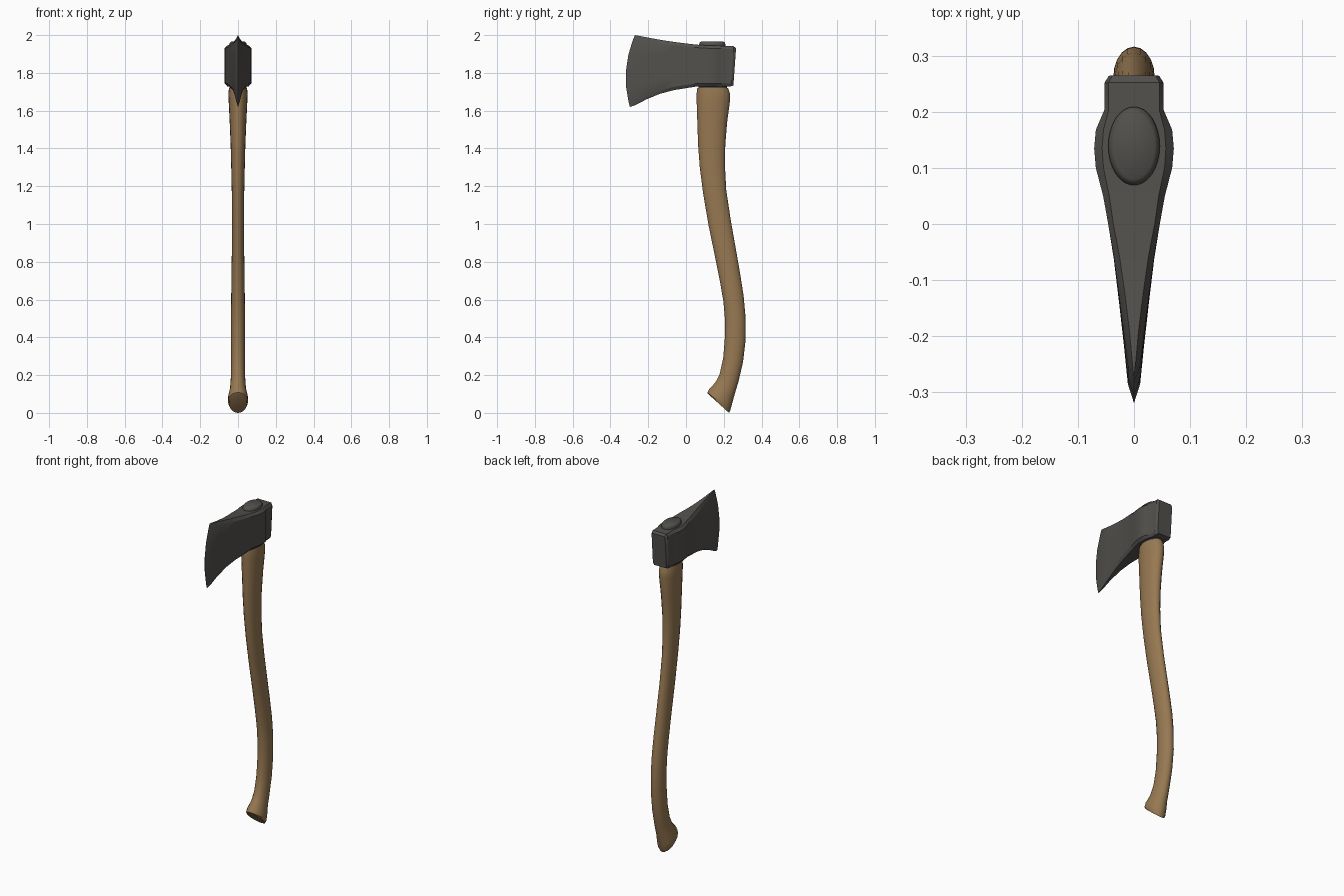
import bpy, bmesh, math


def material(name, rgb):
    m = bpy.data.materials.new(name)
    m.diffuse_color = (*rgb, 1)
    return m


STEEL = material("dark steel", (0.085, 0.08, 0.073))
WOOD = material("brown wood", (0.31, 0.19, 0.085))


def loft(name, rings, mat, angle=30):
    """Skin a list of equal-length closed rings and cap both ends."""
    bm = bmesh.new()
    vr = [[bm.verts.new(p) for p in r] for r in rings]
    n = len(vr[0])
    for a, b in zip(vr, vr[1:]):
        for i in range(n):
            j = (i + 1) % n
            bm.faces.new((a[i], a[j], b[j], b[i]))
    bm.faces.new(vr[0])
    bm.faces.new(vr[-1])
    bmesh.ops.remove_doubles(bm, verts=bm.verts, dist=1e-5)
    bmesh.ops.recalc_face_normals(bm, faces=bm.faces)
    me = bpy.data.meshes.new(name)
    bm.to_mesh(me)
    bm.free()
    me.materials.append(mat)
    ob = bpy.data.objects.new(name, me)
    bpy.context.collection.objects.link(ob)
    bpy.ops.object.select_all(action='DESELECT')
    ob.select_set(True)
    bpy.context.view_layer.objects.active = ob
    bpy.ops.object.shade_smooth_by_angle(angle=math.radians(angle))
    return ob


def oval(y0, z0, y1, z1, w, n=20):
    """Oval ring whose front and back points are (y0,z0) and (y1,z1)."""
    ring = []
    for i in range(n):
        a = 2 * math.pi * i / n
        t = 0.5 - 0.5 * math.cos(a)
        ring.append((w * math.sin(a), y0 + (y1 - y0) * t, z0 + (z1 - z0) * t))
    return ring


# Handle: front point, back point, half width
handle = [
    (0.117, 0.100, 0.228, 0.000, 0.047),
    (0.113, 0.108, 0.234, 0.012, 0.053),
    (0.124, 0.128, 0.243, 0.045, 0.052),
    (0.155, 0.160, 0.258, 0.100, 0.042),
    (0.178, 0.205, 0.279, 0.170, 0.038),
    (0.197, 0.290, 0.302, 0.270, 0.037),
    (0.206, 0.400, 0.316, 0.390, 0.037),
    (0.206, 0.500, 0.315, 0.510, 0.037),
    (0.198, 0.590, 0.305, 0.620, 0.036),
    (0.179, 0.700, 0.286, 0.740, 0.035),
    (0.155, 0.820, 0.267, 0.850, 0.033),
    (0.120, 0.990, 0.237, 1.020, 0.032),
    (0.091, 1.160, 0.213, 1.180, 0.033),
    (0.073, 1.300, 0.206, 1.310, 0.036),
    (0.064, 1.420, 0.208, 1.420, 0.039),
    (0.060, 1.540, 0.218, 1.540, 0.044),
    (0.056, 1.660, 0.234, 1.660, 0.050),
    (0.056, 1.690, 0.233, 1.690, 0.051),
    (0.060, 1.720, 0.223, 1.720, 0.048),
]
loft("handle", [oval(*h) for h in handle], WOOD, 40)


# Axe head: y, bulge of the curved edge, z bottom, z top, half width, narrow part
head = [
    (-0.284, 0.034, 1.620, 2.000, 0.0004, 1.0),
    (-0.255, 0.030, 1.630, 1.995, 0.011, 0.30),
    (-0.200, 0.015, 1.660, 1.985, 0.018, 0.45),
    (-0.130, 0.005, 1.690, 1.973, 0.027, 0.60),
    (-0.060, 0.000, 1.709, 1.963, 0.036, 0.72),
    (0.000, 0.000, 1.719, 1.956, 0.046, 0.80),
    (0.050, 0.000, 1.727, 1.950, 0.055, 0.80),
    (0.100, 0.000, 1.729, 1.946, 0.068, 0.80),
    (0.135, 0.000, 1.729, 1.945, 0.071, 0.80),
    (0.168, 0.000, 1.729, 1.944, 0.068, 0.80),
    (0.203, 0.000, 1.729, 1.943, 0.053, 0.85),
    (0.245, 0.000, 1.729, 1.941, 0.053, 0.85),
    (0.258, 0.000, 1.734, 1.930, 0.045, 0.85),
]


def head_ring(y, bulge, zb, zt, w, k):
    right = [(-1, k), (-0.86, 1), (-0.45, 1), (0, 1), (0.45, 1), (0.86, 1), (1, k)]
    pts = right + [(t, -f) for t, f in reversed(right)]
    skew = max(0, min(1, -y / 0.28)) * 0.013   # upper corner sits further back
    lean = 0.007 if y > 0.24 else 0             # poll leans slightly
    return [(f * w, y - bulge * (1 - t * t) + (skew + lean) * t,
             (zb + zt) / 2 + t * (zt - zb) / 2) for t, f in pts]


loft("axe_head", [head_ring(*h) for h in head], STEEL, 28)

# Steel cap over the eye, with a rounded rim
cap = [(0.070, 1.925, 0.208, 0.044), (0.069, 1.950, 0.209, 0.046),
       (0.072, 1.960, 0.206, 0.043), (0.080, 1.966, 0.198, 0.037)]
loft("eye_cap", [oval(a, z, b, z, w, 32) for a, z, b, w in cap], STEEL, 50)

# Collar between head and handle
collar = [(0.066, 1.710, 0.217, 0.044), (0.066, 1.740, 0.217, 0.046)]
loft("collar", [oval(a, z, b, z, w, 24) for a, z, b, w in collar], STEEL, 40)
